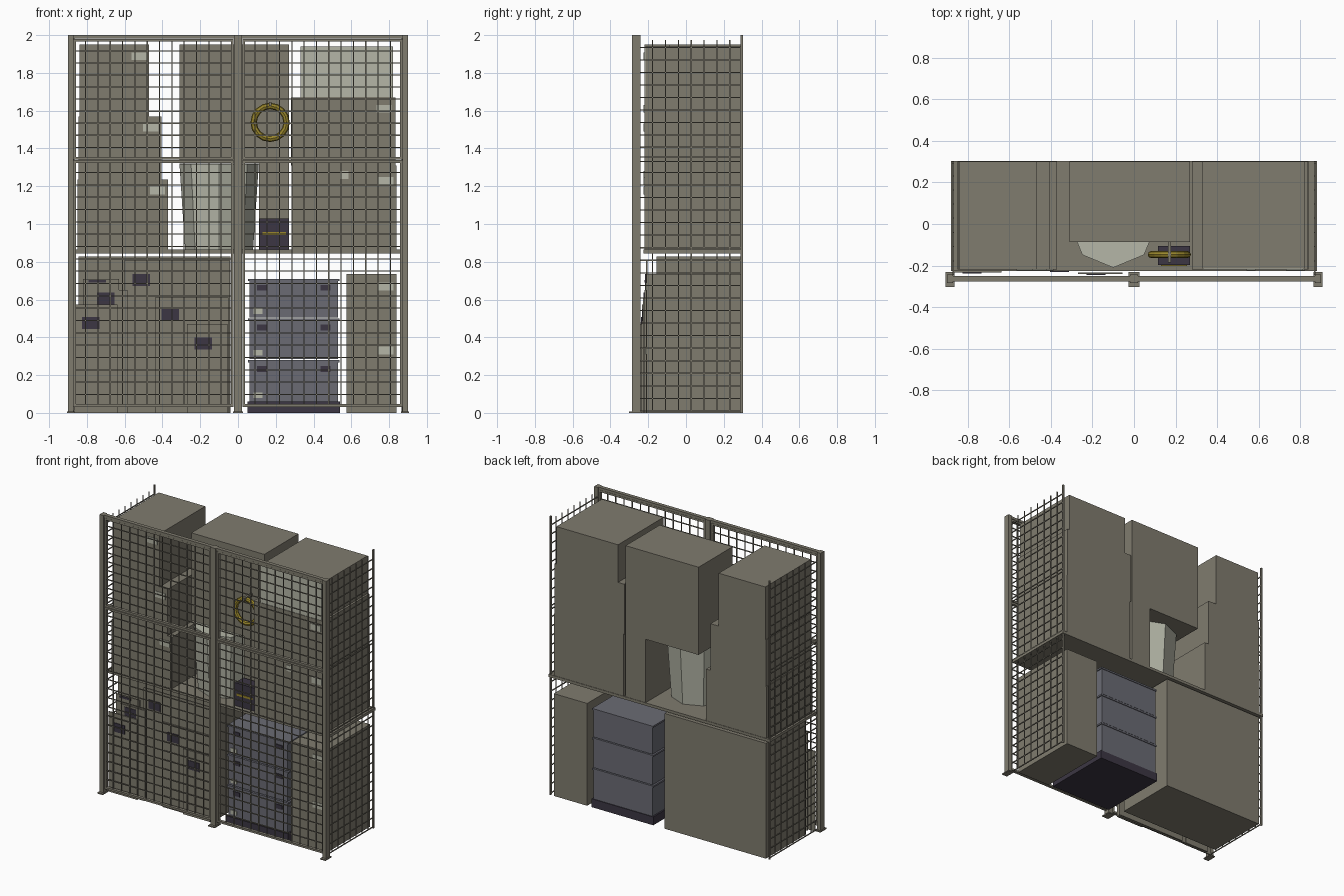
import bpy, bmesh, math
from mathutils import Matrix, Vector

if "Cube" in bpy.data.objects:
    bpy.data.objects.remove(bpy.data.objects["Cube"])


def material(name, r, g, b):
    m = bpy.data.materials.new(name)
    m.use_nodes = True
    m.diffuse_color = (r, g, b, 1)
    m.node_tree.nodes["Principled BSDF"].inputs["Base Color"].default_value = (r, g, b, 1)
    return m


TAUPE = material("taupe", .215, .2, .158)
PALE = material("pale grey", .46, .47, .39)
DARK = material("dark violet", .045, .037, .057)
SLATE = material("slate grey", .145, .148, .175)
GOLD = material("gold", .32, .24, .025)


def finish(name, bm, mat):
    me = bpy.data.meshes.new(name)
    bm.to_mesh(me)
    bm.free()
    me.materials.append(mat)
    ob = bpy.data.objects.new(name, me)
    bpy.context.collection.objects.link(ob)
    return ob


def add_box(bm, x0, x1, y0, y1, z0, z1):
    mid = Vector((x0 + x1, y0 + y1, z0 + z1)) / 2
    size = Matrix.Diagonal((x1 - x0, y1 - y0, z1 - z0, 1))
    bmesh.ops.create_cube(bm, size=1, matrix=Matrix.Translation(mid) @ size)


def box(name, mat, *bounds):
    bm = bmesh.new()
    add_box(bm, *bounds)
    return finish(name, bm, mat)


def tag(name, mat, x, z, y, w=.08, h=.042):
    box(name, mat, x - w / 2, x + w / 2, y - .004, y + .002, z - h / 2, z + h / 2)


def steps(a, b, pitch=.0665):
    n = round((b - a) / pitch)
    return [a + (b - a) * i / n for i in range(1, n)]


FRONT, BACK, SHELF = -.22, .3, .865
W = .003  # half wire thickness

# Posts, feet and rails of the front frame
for side, x, hw in (("right", -.885, .015), ("middle", 0, .02), ("left", .885, .015)):
    box(side + "_post", TAUPE, x - hw, x + hw, -.285, -.242, 0, 2)
    box(side + "_foot", TAUPE, x - hw - .006, x + hw + .006, -.302, -.232, 0, .008)
box("top_rail", TAUPE, -.9, .9, -.277, -.25, 1.982, 2)

# Framed wire panels across the front
for side, x0, x1 in (("right", -.872, -.024), ("left", .024, .872)):
    for row, z0, z1 in (("lower", .032, 1.338), ("upper", 1.342, 1.98)):
        bm = bmesh.new()
        t = .014
        for a, b, c, d in ((x0, x1, z0, z0 + t), (x0, x1, z1 - t, z1),
                           (x0, x0 + t, z0, z1), (x1 - t, x1, z0, z1)):
            add_box(bm, a, b, -.274, -.252, c, d)
        finish(f"{row}_{side}_panel_frame", bm, TAUPE)
        bm = bmesh.new()
        for x in steps(x0, x1):
            add_box(bm, x - W, x + W, -.266, -.26, z0, z1)
        for z in steps(z0, z1):
            add_box(bm, x0, x1, -.26, -.254, z - W, z + W)
        finish(f"{row}_{side}_wire_mesh", bm, TAUPE)

# Wire sides with a slim rear upright
for side, s in (("right", -1), ("left", 1)):
    bm = bmesh.new()
    x = s * .87
    for y in steps(-.245, BACK):
        add_box(bm, x - W, x + W, y - W, y + W, .01, 1.975)
    for z in steps(.01, 1.34) + [.01, 1.33, 1.355] + steps(1.34, 2):
        add_box(bm, x - W, x + W, -.245, BACK, z - W, z + W)
    finish(side + "_side_mesh", bm, TAUPE)
    box(side + "_rear_upright", TAUPE, x - .005, x + .005, .288, .301, 0, 2)

# Shelf and the stacked boxes on it
box("shelf", TAUPE, -.88, .88, -.225, .303, .845, SHELF)
for name, x0, x1, y0, z0, z1 in (
        ("right_stack_bottom", -.85, -.37, FRONT, SHELF, 1.235),
        ("right_stack_middle", -.845, -.405, FRONT, 1.235, 1.57),
        ("right_stack_top", -.84, -.47, FRONT, 1.57, 1.95),
        ("middle_box", -.31, .27, -.087, 1.32, 1.95),
        ("middle_support", .11, .27, -.087, SHELF, 1.32),
        ("left_stack_bottom", .285, .84, FRONT, SHELF, 1.31),
        ("left_stack_middle", .28, .835, FRONT, 1.31, 1.67),
        ("left_stack_top", .33, .82, FRONT + .006, 1.67, 1.94)):
    box(name, TAUPE, x0, x1, y0, BACK, z0, z1)
box("pale_front_plate", PALE, .332, .818, FRONT, FRONT + .007, 1.672, 1.938)
for x, z in ((-.525, 1.888), (-.462, 1.512), (-.427, 1.178), (.772, 1.61), (.782, 1.228)):
    tag("stack_label", PALE, x, z, FRONT)
tag("small_label", PALE, .563, 1.26, FRONT, .045)

# Tapered eight-sided urn
bm = bmesh.new()
bmesh.ops.create_cone(bm, cap_ends=True, segments=8, radius1=.18, radius2=.21,
                      depth=1.318 - SHELF,
                      matrix=Matrix.Translation((-.1, 0, (1.318 + SHELF) / 2)))
finish("urn", bm, PALE)

# Small dark case with a gold stripe
box("small_case", DARK, .115, .27, -.197, -.105, SHELF, 1.03)
box("case_stripe", GOLD, .13, .255, -.201, -.196, .942, .957)

# Ring hanging from a peg
bpy.ops.mesh.primitive_torus_add(major_radius=.087, minor_radius=.017, major_segments=16,
                                 minor_segments=8, location=(.17, -.147, 1.538),
                                 rotation=(math.pi / 2, 0, 0))
ring = bpy.context.object
ring.name = "hanging_ring"
ring.data.materials.append(GOLD)
box("ring_peg", TAUPE, .163, .177, -.185, -.08, 1.625, 1.645)

# Large chest and the thin sheets standing before it
box("large_chest", TAUPE, -.845, -.04, -.155, BACK, 0, .828)
for x0, x1, y, z, tx, tz in (
        (-.6, -.045, -.209, .81, -.513, .703),
        (-.82, -.63, -.212, .71, -.745, .697),
        (-.78, -.585, -.217, .65, -.7, .605),
        (-.44, -.05, -.223, .61, -.358, .518),
        (-.867, -.637, -.23, .575, -.78, .476),
        (-.27, -.055, -.237, .47, -.183, .368)):
    box("standing_sheet", TAUPE, x0, x1, y - .004, y + .004, 0, z)
    h = .015 if tz == .697 else .063
    tag("sheet_tag", DARK, tx, tz, y - .004, .092, h)

# Stacked crates on a dark plinth
box("crate_plinth", DARK, .05, .54, -.205, BACK, 0, .06)
for z0, z1 in ((.06, .28), (.285, .5), (.505, .71)):
    box("crate", SLATE, .06, .53, -.195, BACK - .005, z0, z1 - .01)
    box("crate_lid", SLATE, .053, .537, -.202, BACK, z1 - .012, z1)
    for x in (.127, .463):
        tag("crate_latch", DARK, x, z1 - .048, -.197, .052, .03)
    tag("crate_label", PALE, .105, z0 + .033, -.195, .048, .03)

# Tall box beside the crates
box("tall_box", TAUPE, .575, .84, -.21, BACK, 0, .735)
for z in (.67, .33):
    tag("tall_box_label", PALE, .782, z, -.21)
